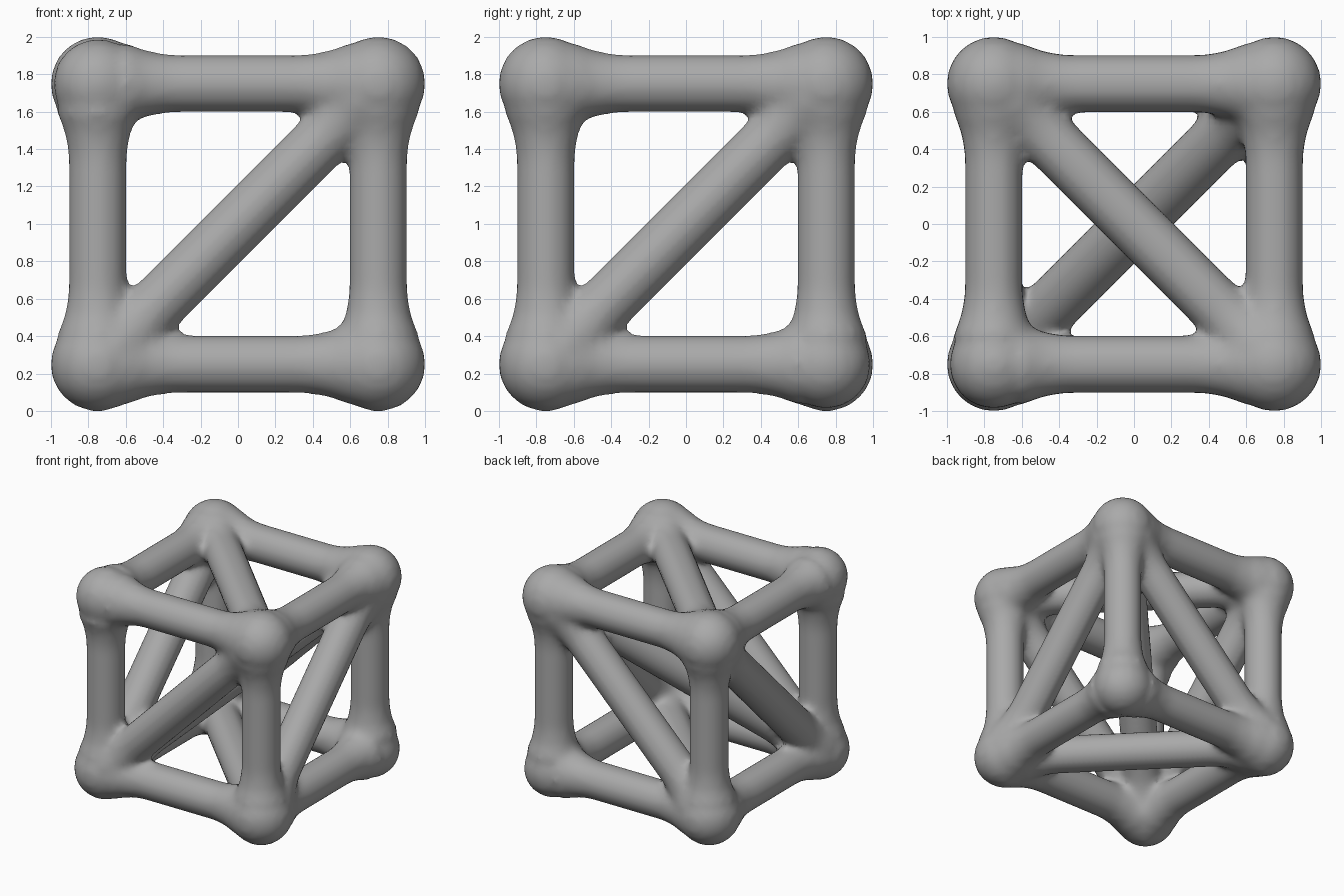
import bpy
import bmesh
import math
from mathutils import Vector

cube = bpy.data.objects.get("Cube")
if cube:
    bpy.data.objects.remove(cube, do_unlink=True)

HALF = 0.75          # node distance from the centre on each axis
BAR = 0.156          # strut radius before smoothing
SIDES = 16
# Flare of a strut near its node: (distance from node, extra radius)
FLARE = [(0.10, 0.05), (0.16, 0.062), (0.21, 0.04), (0.27, 0.02), (0.36, 0.004), (0.42, 0)]


def node(signs):
    x, y, z = (HALF if s == "+" else -HALF for s in signs)
    return Vector((x, y, z + 1))


def add_strut(bm, a, b):
    """Round strut from a to b, flared at both ends."""
    length = (b - a).length
    axis = (b - a).normalized()
    turn = axis.to_track_quat("Z", "Y")
    stations = FLARE + [(length - t, e) for t, e in reversed(FLARE)]
    rings = []
    for t, extra in stations:
        ring = []
        for i in range(SIDES):
            ang = math.tau * i / SIDES
            offset = Vector((math.cos(ang), math.sin(ang), 0)) * (BAR + extra)
            ring.append(bm.verts.new(a + axis * t + turn @ offset))
        rings.append(ring)
    for low, high in zip(rings, rings[1:]):
        for i in range(SIDES):
            j = (i + 1) % SIDES
            bm.faces.new((low[i], low[j], high[j], high[i]))
    bm.faces.new(rings[0][::-1])
    bm.faces.new(rings[-1])


# Cube edges: pairs of corners that differ in one sign
corners = [x + y + z for x in "-+" for y in "-+" for z in "-+"]
struts = [(a, b) for a in corners for b in corners
          if a < b and sum(p != q for p, q in zip(a, b)) == 1]
# One diagonal on each side of the cube, and one through its middle
struts += [("---", "+-+"), ("-+-", "+++"),    # front, back
           ("+--", "+++"), ("---", "-++"),    # left, right sides
           ("-++", "+-+"), ("-+-", "+--"),    # top, bottom
           ("---", "+++")]

bm = bmesh.new()
for a, b in struts:
    add_strut(bm, node(a), node(b))

# Balls at the corners, a little smaller where only three struts meet
for c in corners:
    count = sum(c in s for s in struts)
    ball = bmesh.ops.create_icosphere(bm, subdivisions=3, radius=0.24 if count == 3 else 0.255)
    bmesh.ops.translate(bm, verts=ball["verts"], vec=node(c))

mesh = bpy.data.meshes.new("lattice_cube")
bm.to_mesh(mesh)
bm.free()
lattice = bpy.data.objects.new("lattice_cube", mesh)
bpy.context.collection.objects.link(lattice)

# Fuse the parts into one skin and soften the joints
remesh = lattice.modifiers.new("fuse", "REMESH")
remesh.mode = "VOXEL"
remesh.voxel_size = 0.03
remesh.use_smooth_shade = True
soften = lattice.modifiers.new("soften", "SMOOTH")
soften.factor = 0.5
soften.iterations = 8

grey = bpy.data.materials.new("plain_grey")
grey.use_nodes = True
colour = (0.4, 0.4, 0.4, 1)
grey.diffuse_color = colour
grey.node_tree.nodes["Principled BSDF"].inputs["Base Color"].default_value = colour
mesh.materials.append(grey)
